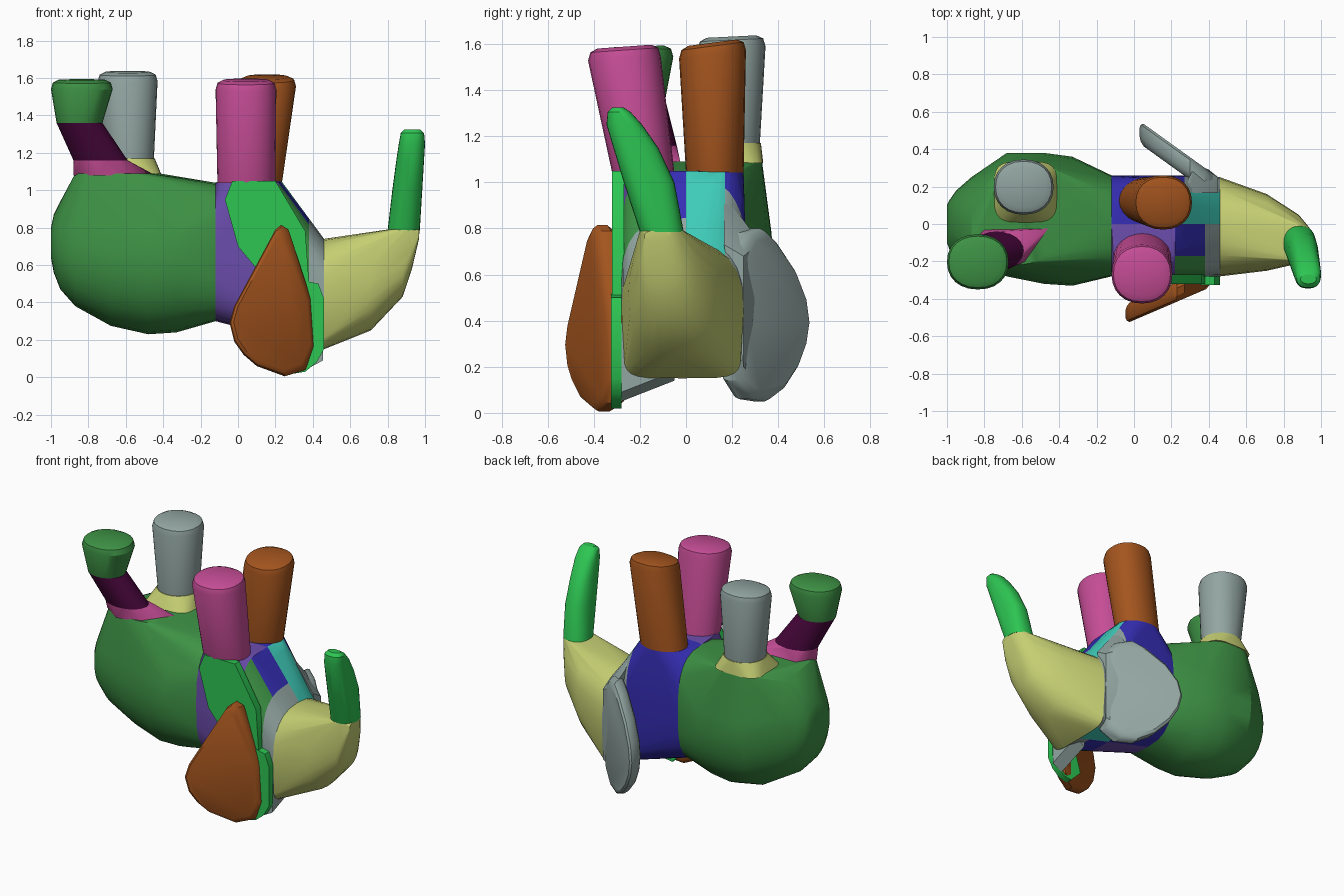
import bpy, bmesh
from math import cos, sin, tau, radians, copysign
from mathutils import Vector

if "Cube" in bpy.data.objects:
    bpy.data.objects.remove(bpy.data.objects["Cube"])

MATS = {}
for name, col in {
    "forest green": (.048, .29, .06), "bright green": (.026, .56, .085),
    "brown": (.37, .09, .013), "grey": (.29, .38, .36),
    "straw": (.56, .62, .17), "pink": (.57, .075, .31),
    "purple": (.15, .075, .42), "indigo": (.036, .027, .46),
    "turquoise": (.05, .62, .5), "maroon": (.065, .002, .045),
}.items():
    m = bpy.data.materials.new(name)
    m.use_nodes = True
    m.diffuse_color = (*col, 1)
    m.node_tree.nodes["Principled BSDF"].inputs["Base Color"].default_value = (*col, 1)
    MATS[name] = m


def ring(axis, pos, a0, a1, b0, b1, power=2.0, n=24):
    """Superellipse across the given axis, within the limits a0..a1 and b0..b1."""
    pts = []
    for i in range(n):
        c, s = cos(tau * i / n), sin(tau * i / n)
        a = (a0 + a1) / 2 + (a1 - a0) / 2 * copysign(abs(c) ** (2 / power), c)
        b = (b0 + b1) / 2 + (b1 - b0) / 2 * copysign(abs(s) ** (2 / power), s)
        pts.append((pos, a, b) if axis == "x" else (a, b, pos))
    return pts


def hull(name, pts, colour, cuts=(), rule=None):
    """Convex solid round the points; cuts split its faces, rule names their colours."""
    bm = bmesh.new()
    for p in pts:
        bm.verts.new(p)
    bmesh.ops.remove_doubles(bm, verts=bm.verts, dist=.001)
    bmesh.ops.convex_hull(bm, input=bm.verts)
    bmesh.ops.delete(bm, geom=[v for v in bm.verts if not v.link_faces], context="VERTS")
    for co, no in cuts:
        bmesh.ops.bisect_plane(bm, geom=bm.verts[:] + bm.edges[:] + bm.faces[:],
                               plane_co=co, plane_no=no)
    bmesh.ops.recalc_face_normals(bm, faces=bm.faces)
    names = [colour]
    if rule:
        for f in bm.faces:
            c = rule(f.calc_center_median())
            if c not in names:
                names.append(c)
            f.material_index = names.index(c)
    me = bpy.data.meshes.new(name)
    bm.to_mesh(me)
    bm.free()
    for c in names:
        me.materials.append(MATS[c])
    ob = bpy.data.objects.new(name, me)
    bpy.context.collection.objects.link(ob)
    bpy.ops.object.select_all(action="DESELECT")
    ob.select_set(True)
    bpy.context.view_layer.objects.active = ob
    bpy.ops.object.shade_smooth_by_angle(angle=radians(32))


def post(name, colour, low, high, slant):
    """Upright stump with a rounded top edge; slant tips the top down towards -y."""
    z, x0, x1, y0, y1 = high
    pts = ring("z", *low)
    for drop, inset in ((.05, 0), (.015, .01), (0, .04)):
        pts += [(x, y, h - slant * (y1 - y)) for x, y, h in
                ring("z", z - drop, x0 + inset, x1 - inset, y0 + inset, y1 - inset, 2.2)]
    hull(name, pts, colour)


def slab(name, colour, outline, y0, y1):
    hull(name, [(x, y, z) for x, z in outline for y in (y0, y1)], colour)


def ear(name, colour, outline, y_at, thick):
    """Slanted leaf with rounded rim; y_at gives its middle plane."""
    cx = sum(p[0] for p in outline) / len(outline)
    cz = sum(p[1] for p in outline) / len(outline)
    pts = []
    for k, d in ((1, .4), (.97, .75), (.9, 1)):
        for x, z in outline:
            x, z = cx + (x - cx) * k, cz + (z - cz) * k
            pts += [(x, y_at(x) + s * d * thick, z) for s in (-1, 1)]
    hull(name, pts, colour)


# Body, flat on top where the back legs join
sections = [(-1, -.1, .1, .64, .8), (-.985, -.14, .13, .56, .87),
            (-.95, -.19, .18, .47, .94), (-.87, -.235, .25, .38, 1.07),
            (-.68, -.28, .38, .275, 1.08), (-.48, -.32, .38, .23, 1.08),
            (-.33, -.33, .36, .24, 1.07), (-.12, -.28, .26, .3, 1.04)]
hull("body", [p for s in sections for p in ring("x", *s, 2.15)]
     + ring("z", 1.09, -.74, -.42, .02, .33, 3) + ring("z", 1.09, -.87, -.47, -.22, -.03, 2.5)
     + ring("x", -.12, -.28, .26, .3, 1.04, 3),
     "forest green")


# Chest and neck, split into coloured blocks
def neck_colour(c):
    if c.x < .22 or (c.y > .17 and c.x < .27):
        return "purple" if c.y < 0 else "indigo"
    if c.y > .17:
        return "grey"
    if c.y > 0:
        return "turquoise"
    if c.x > .38:
        return "grey"
    return "indigo" if c.y > -.17 else "forest green"


X, Y = Vector((1, 0, 0)), Vector((0, 1, 0))
collar = ring("x", .46, -.28, .25, .15, .74, 2.5) + ring("x", .46, -.27, .24, .15, .45, 5)
hull("neck",
     ring("x", -.12, -.28, .26, .3, 1.04, 3) + ring("x", .22, -.28, .26, .26, 1.05, 4)
     + ring("z", 1.045, -.08, .235, 0, .25) + ring("z", 1.045, -.11, .2, -.28, -.05) + collar,
     "purple",
     [(X * v, X) for v in (.22, .27, .38)] + [(Y * v, Y) for v in (-.17, 0, .17)],
     neck_colour)
slab("shoulder_plate", "bright green",
     [(-.07, .95), (-.03, 1.05), (.2, 1.05), (.36, .78), (.38, .5), (.1, .58), (0, .7)],
     -.32, -.27)

# Head and trunk
hull("head",
     collar + ring("x", .71, -.25, .16, .25, .765, 2.5)
     + ring("x", .88, -.21, .05, .43, .785, 2.5) + ring("x", .93, -.2, -.01, .58, .79, 2.5)
     + ring("x", .968, -.18, -.07, .74, .79, 3) + ring("z", .79, .8, .97, -.2, -.01, 2.3),
     "straw")
hull("trunk",
     ring("z", .785, .8, .972, -.2, -.01, 2.3) + ring("z", 1, .825, .985, -.27, -.05, 2.4)
     + ring("z", 1.15, .845, .99, -.315, -.12, 2.5) + ring("z", 1.25, .86, 1, -.345, -.19, 2.5)
     + ring("z", 1.305, .87, .995, -.34, -.24, 2.5) + ring("z", 1.325, .89, .975, -.32, -.27),
     "bright green")

# Ears and their roots
ear("right_ear", "brown",
    [(.2, .79), (.23, .815), (.27, .79), (.39, .42), (.41, .16), (.36, .04), (.25, .005),
     (.1, .06), (.03, .12), (-.02, .19), (-.045, .29), (-.02, .38), (.03, .47)],
    lambda x: -.29 - .43 * (.4 - x), .052)
ear("left_ear", "grey",
    [(.38, .78), (.3, .8), (.23, .75), (.12, .63), (.05, .5), (.03, .39), (.05, .29),
     (.1, .19), (.18, .1), (.27, .05), (.36, .06), (.43, .14), (.45, .4), (.44, .7)],
    lambda x: .21 + .72 * (.42 - x), .06)
slab("right_ear_root", "bright green",
     [(.34, .52), (.43, .5), (.46, .42), (.46, .15), (.42, .08), (.36, .03), (.3, .02), (.22, .1)],
     -.325, -.28)
hull("left_ear_root", [(.29, .165, .94), (.29, .24, .85), (.45, .165, .73), (.45, .25, .68),
                       (.33, .32, .74), (.3, .27, .4), (.4, .29, .4), (.45, .25, .2),
                       (.31, .29, .15)], "grey")
hull("jaw_wedge", [(x, y, z + k) for x, k in ((.38, 0), (.455, .04))
                   for y, z in ((-.28, .05), (-.28, .35), (-.05, .14), (-.05, .3))], "grey")

# Front legs
post("front_right_leg", "pink", (1.04, -.11, .2, -.32, -.05),
     (1.6, -.12, .205, -.425, -.11), .07)
post("front_left_leg", "brown", (1.04, -.08, .235, 0, .25),
     (1.625, 0, .31, -.03, .26), .13)

# Back legs with their collars
post("back_left_leg", "grey", (1.16, -.71, -.45, .06, .32),
     (1.64, -.75, -.43, .05, .345), .05)
hull("back_left_collar", ring("z", 1.085, -.75, -.41, .005, .335, 4)
     + ring("z", 1.17, -.715, -.445, .055, .325), "straw")
post("back_right_foot", "forest green", (1.36, -.97, -.725, -.31, -.09),
     (1.595, -1, -.67, -.35, -.055), .03)
hull("back_right_shin", ring("z", 1.16, -.88, -.59, -.25, -.04)
     + ring("z", 1.36, -.97, -.725, -.31, -.09), "maroon")
hull("back_right_collar", ring("z", 1.16, -.88, -.59, -.25, -.04)
     + [(-.88, -.15, 1.08), (-.8, -.03, 1.08), (-.46, -.025, 1.09), (-.58, -.2, 1.08),
        (-.75, -.24, 1.08)], "pink")
